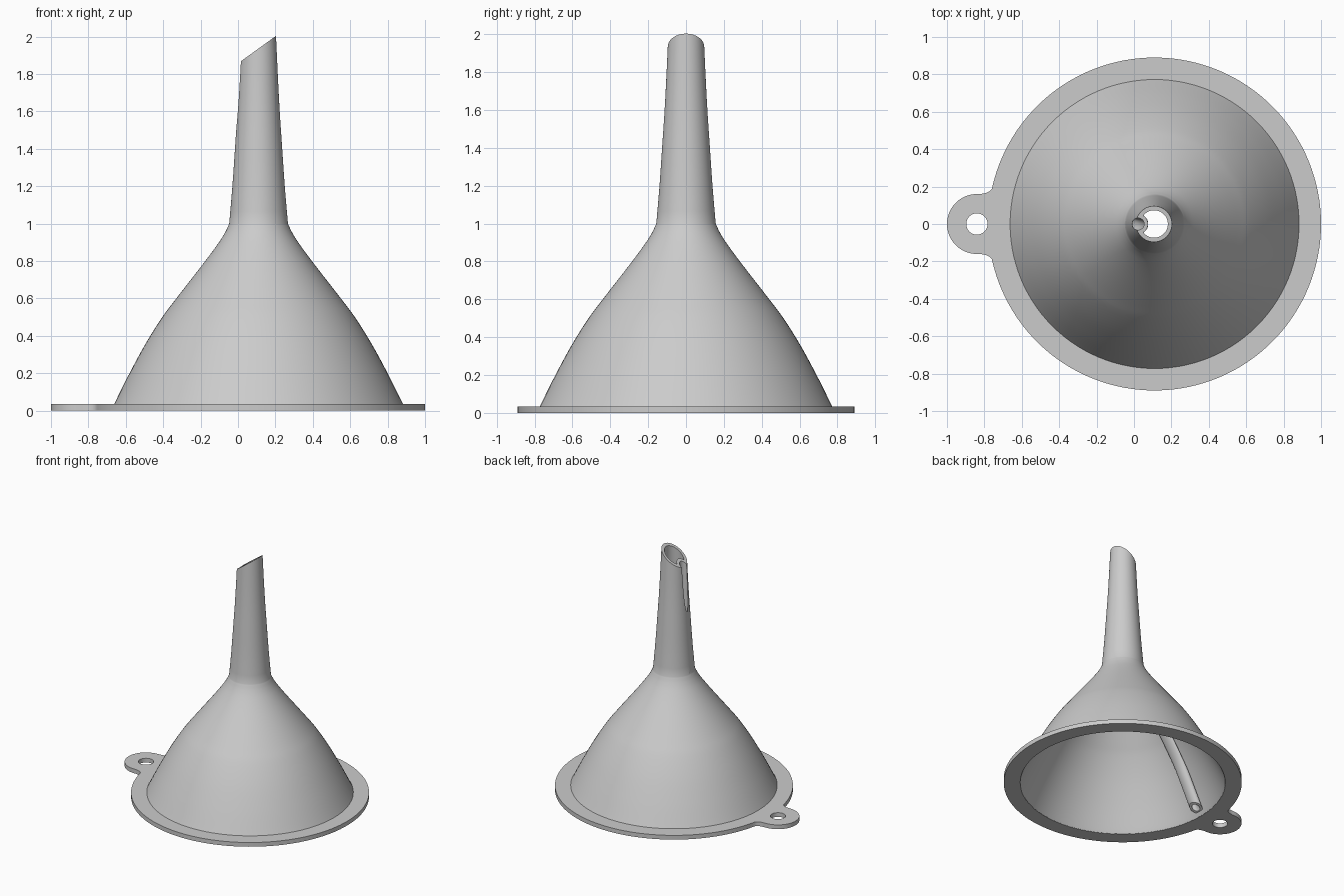
import bpy, bmesh, math
from mathutils import Vector

cube = bpy.data.objects.get("Cube")
if cube:
    bpy.data.objects.remove(cube, do_unlink=True)

AXIS = 0.11      # x of the funnel's axis
SIDES = 112
WALL = 0.023

grey = bpy.data.materials.new("light_grey")
grey.use_nodes = True
grey.diffuse_color = (0.6, 0.6, 0.6, 1)
grey.node_tree.nodes["Principled BSDF"].inputs["Base Color"].default_value = grey.diffuse_color


def add_object(name, data):
    obj = bpy.data.objects.new(name, data)
    bpy.context.collection.objects.link(obj)
    return obj


def smooth_path(pts, steps=6):
    """Catmull-Rom curve through 2D points."""
    p = [Vector(q) for q in pts]
    p = [2 * p[0] - p[1]] + p + [2 * p[-1] - p[-2]]
    out = []
    for a, b, c, d in zip(p, p[1:], p[2:], p[3:]):
        for i in range(steps):
            t = i / steps
            out.append(b + (c - a) * t / 2 + (2 * a - 5 * b + 4 * c - d) * t * t / 2
                       + (3 * b - a - 3 * c + d) * t ** 3 / 2)
    return out + [p[-2]]


def loft(name, rings):
    """Closed solid through rings of equal size."""
    bm = bmesh.new()
    loops = [[bm.verts.new(co) for co in ring] for ring in rings]
    for low, high in zip(loops, loops[1:]):
        for i in range(len(low)):
            j = (i + 1) % len(low)
            bm.faces.new((low[i], low[j], high[j], high[i]))
    bm.faces.new(loops[0])
    bm.faces.new(loops[-1])
    bmesh.ops.recalc_face_normals(bm, faces=bm.faces)
    mesh = bpy.data.meshes.new(name)
    bm.to_mesh(mesh)
    bm.free()
    return add_object(name, mesh)


def turned(name, profile):
    angles = [math.tau * i / SIDES for i in range(SIDES)]
    return loft(name, [[(AXIS + r * math.cos(a), r * math.sin(a), z) for a in angles]
                       for r, z in profile])


def swept(name, path, radius, sides=32):
    """Round rod along a path of (distance from axis, height) on the -x side."""
    rings = []
    for i, p in enumerate(path):
        t = (path[min(i + 1, len(path) - 1)] - path[max(i - 1, 0)]).normalized()
        ring = []
        for k in range(sides):
            a = math.tau * (k + 0.5) / sides
            c, s = radius * math.cos(a), radius * math.sin(a)
            ring.append((AXIS - p.x - t.y * c, s, p.y + t.x * c))
        rings.append(ring)
    return loft(name, rings)


def apply_modifiers(obj):
    mesh = bpy.data.meshes.new_from_object(
        obj.evaluated_get(bpy.context.evaluated_depsgraph_get()))
    obj.modifiers.clear()
    obj.data = mesh


def combine(obj, other, operation):
    mod = obj.modifiers.new(operation, 'BOOLEAN')
    mod.object, mod.operation, mod.solver = other, operation, 'EXACT'
    apply_modifiers(obj)


def finish(obj, angle):
    obj.data.materials.clear()
    obj.data.materials.append(grey)
    bpy.ops.object.select_all(action='DESELECT')
    obj.select_set(True)
    bpy.context.view_layer.objects.active = obj
    bpy.ops.object.shade_smooth_by_angle(angle=math.radians(angle))


# Funnel wall: bell, then tapering spout
bell = smooth_path([(0.79, 0.002), (0.77, 0.04), (0.69, 0.2), (0.603, 0.36), (0.515, 0.5),
                    (0.44, 0.6), (0.285, 0.8), (0.212, 0.9), (0.178, 0.955), (0.157, 1.0)])
spout = smooth_path([(0.157, 1.0), (0.14, 1.2), (0.125, 1.42), (0.109, 1.67), (0.091, 2.05)], 3)
outer = bell + spout[1:]
inner = [(r - WALL, z) for r, z in outer]
inner = [(inner[0][0], -0.1)] + inner + [(inner[-1][0], 2.2)]

funnel = turned("funnel_body", outer)
solid = turned("solid_helper", outer)
cavity = turned("cavity_cutter", inner)

# Air vent running down the inside of the wall
vent_path = smooth_path([(0.715, 0.05), (0.64, 0.2), (0.555, 0.36), (0.395, 0.6), (0.245, 0.8),
                         (0.155, 0.92), (0.105, 1.03), (0.088, 1.2), (0.088, 1.6), (0.088, 2.2)])
vent = swept("vent_helper", vent_path, 0.053)
start = vent_path[0] + (vent_path[0] - vent_path[1])
bore = swept("bore_cutter", [start] + vent_path, 0.032)

# Slanted cut across the spout tip
bm = bmesh.new()
bmesh.ops.create_cube(bm, size=1)
mesh = bpy.data.meshes.new("tip_cutter")
bm.to_mesh(mesh)
bm.free()
tip = add_object("tip_cutter", mesh)
slope = math.atan2(0.13, 0.18)
tip.rotation_euler.y = -slope
tip.location = (0.108 - math.sin(slope) / 2, 0, 1.935 + math.cos(slope) / 2)
bpy.context.view_layer.update()

combine(vent, solid, 'INTERSECT')
combine(funnel, cavity, 'DIFFERENCE')
combine(funnel, vent, 'UNION')
combine(funnel, bore, 'DIFFERENCE')
combine(funnel, tip, 'DIFFERENCE')
for helper in (solid, cavity, vent, bore, tip):
    bpy.data.objects.remove(helper, do_unlink=True)
finish(funnel, 30)


# Flat rim with hanging tab
def arc(cx, r, a0, a1, n):
    return [Vector((cx + r * math.cos(a0 + (a1 - a0) * i / n),
                    r * math.sin(a0 + (a1 - a0) * i / n))) for i in range(n + 1)]


def fillet(p, q, s, n=8):
    p, q, s = Vector(p), Vector(q), Vector(s)
    return [p * (1 - t) ** 2 + q * 2 * t * (1 - t) + s * t * t for t in (i / n for i in range(1, n))]


TAB, TAB_R, RIM_R = -0.84, 0.16, 0.89
rim_arc = arc(AXIS, RIM_R, -math.pi + 0.215, math.pi - 0.215, 120)
tab_arc = arc(TAB, TAB_R, math.pi / 2, math.pi * 1.5, 32)
corner = (-0.775, TAB_R)
neck = fillet(rim_arc[-1], corner, tab_arc[0])
mirrored_neck = [Vector((p.x, -p.y)) for p in reversed(neck)]
outline = rim_arc + neck + tab_arc + mirrored_neck

curve = bpy.data.curves.new("rim", 'CURVE')
curve.dimensions, curve.fill_mode, curve.extrude = '2D', 'BOTH', 0.0175
for loop in (outline, arc(AXIS, 0.768, 0, math.tau, SIDES)[:-1], arc(TAB, 0.057, 0, math.tau, 32)[:-1]):
    spline = curve.splines.new('POLY')
    spline.points.add(len(loop) - 1)
    for point, co in zip(spline.points, loop):
        point.co = (co.x, co.y, 0, 1)
    spline.use_cyclic_u = True
source = add_object("rim_outline", curve)
bpy.context.view_layer.update()
mesh = bpy.data.meshes.new_from_object(
    source.evaluated_get(bpy.context.evaluated_depsgraph_get()))
bpy.data.objects.remove(source, do_unlink=True)
bm = bmesh.new()
bm.from_mesh(mesh)
bmesh.ops.remove_doubles(bm, verts=bm.verts, dist=0.0005)
bmesh.ops.recalc_face_normals(bm, faces=bm.faces)
bmesh.ops.translate(bm, verts=bm.verts, vec=(0, 0, 0.0175))
bm.to_mesh(mesh)
bm.free()
finish(add_object("rim_with_tab", mesh), 30)
